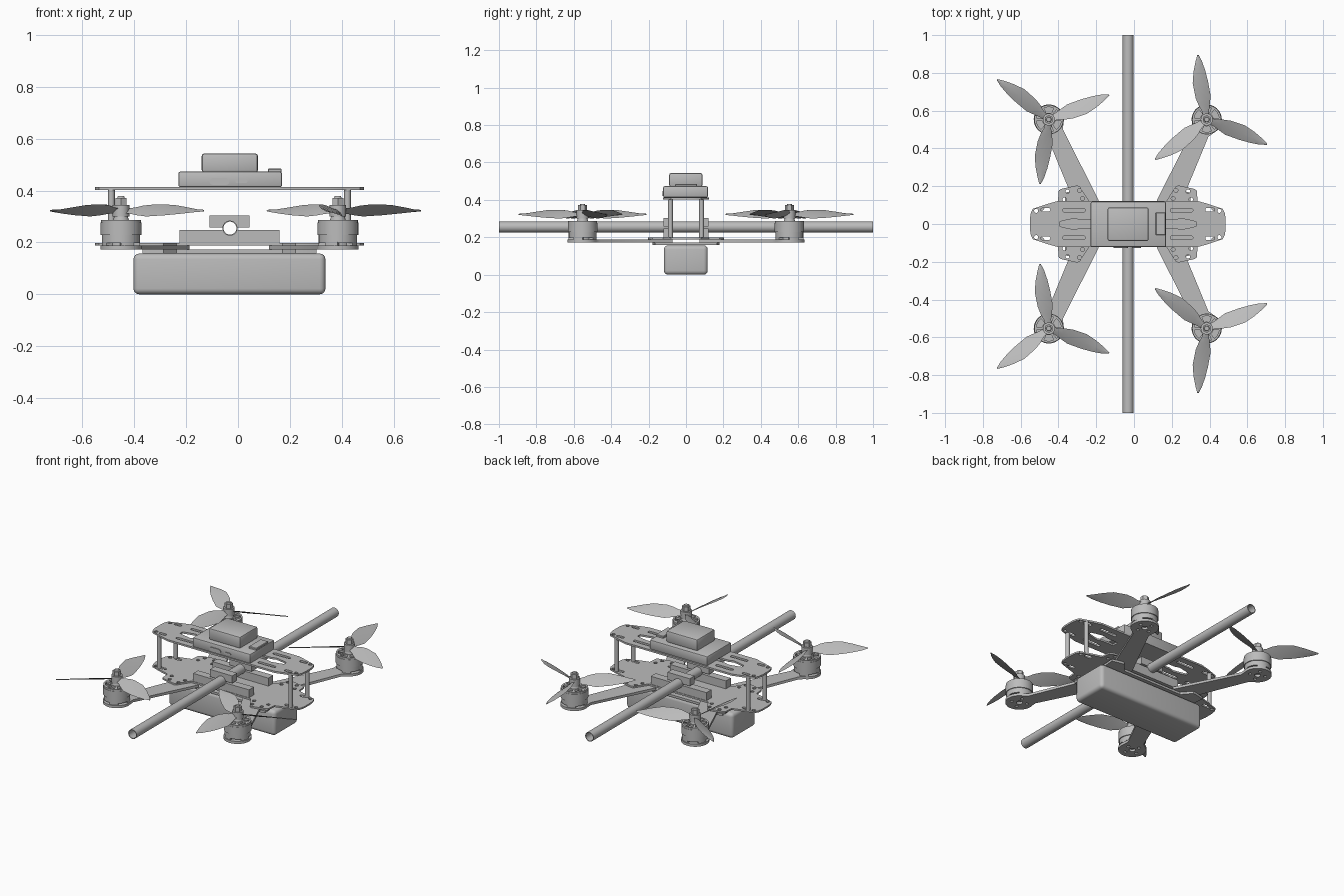
import bpy, bmesh
from math import sin, cos, tan, radians, pi, atan2
from mathutils import Matrix, Vector

if "Cube" in bpy.data.objects:
    bpy.data.objects.remove(bpy.data.objects["Cube"])

XC = -0.033  # the frame sits slightly off centre

grey = bpy.data.materials.new("plain_grey")
grey.use_nodes = True
grey.diffuse_color = (0.5, 0.5, 0.5, 1)
grey.node_tree.nodes["Principled BSDF"].inputs["Base Color"].default_value = (0.5, 0.5, 0.5, 1)


def finish(name, mesh, smooth=True):
    ob = bpy.data.objects.new(name, mesh)
    bpy.context.scene.collection.objects.link(ob)
    mesh.materials.clear()
    mesh.materials.append(grey)
    if smooth:
        bpy.ops.object.select_all(action='DESELECT')
        bpy.context.view_layer.objects.active = ob
        ob.select_set(True)
        bpy.ops.object.shade_smooth_by_angle(angle=radians(35))
    return ob


def arc(cx, cy, r, a0=0, a1=360, n=16):
    """Points on an arc; a full circle leaves out the repeated end point."""
    steps = n if a1 - a0 == 360 else n - 1
    return [(cx + r * cos(radians(a0 + (a1 - a0) * i / steps)),
             cy + r * sin(radians(a0 + (a1 - a0) * i / steps))) for i in range(n)]


def slot(x, y, length, r):
    h = length / 2 - r
    return arc(x + h, y, r, -90, 90, 8) + arc(x - h, y, r, 90, 270, 8)


def sheet(name, loops, low, high, along_y=False):
    """Extrude an outline (first loop) with holes (other loops)."""
    cu = bpy.data.curves.new(name, 'CURVE')
    cu.dimensions, cu.fill_mode, cu.extrude = '2D', 'BOTH', (high - low) / 2
    for loop in loops:
        sp = cu.splines.new('POLY')
        sp.points.add(len(loop) - 1)
        for p, (x, y) in zip(sp.points, loop):
            p.co = (x, y, 0, 1)
        sp.use_cyclic_u = True
    tmp = bpy.data.objects.new(name + "_outline", cu)
    bpy.context.scene.collection.objects.link(tmp)
    bpy.context.view_layer.update()
    dg = bpy.context.evaluated_depsgraph_get()
    mesh = bpy.data.meshes.new_from_object(tmp.evaluated_get(dg))
    bpy.data.objects.remove(tmp)
    mid = (low + high) / 2
    if along_y:
        mesh.transform(Matrix.Translation((0, mid, 0)) @ Matrix.Rotation(pi / 2, 4, 'X'))
    else:
        mesh.transform(Matrix.Translation((0, 0, mid)))
    bm = bmesh.new()
    bm.from_mesh(mesh)
    bmesh.ops.remove_doubles(bm, verts=bm.verts, dist=1e-5)
    bmesh.ops.recalc_face_normals(bm, faces=bm.faces)
    bm.to_mesh(mesh)
    return finish(name, mesh)


def box(name, x, y, z, bevel=0.0, segments=3):
    bm = bmesh.new()
    bmesh.ops.create_cube(bm, size=1)
    size = [b - a for a, b in (x, y, z)]
    bmesh.ops.scale(bm, vec=size, verts=bm.verts)
    bmesh.ops.translate(bm, vec=[(a + b) / 2 for a, b in (x, y, z)], verts=bm.verts)
    if bevel:
        bmesh.ops.bevel(bm, geom=bm.edges[:], offset=bevel, segments=segments, profile=0.5, affect='EDGES')
    mesh = bpy.data.meshes.new(name)
    bm.to_mesh(mesh)
    return finish(name, mesh)


def rod(name, x, y, z0, z1, r, top=None, sides=24):
    bm = bmesh.new()
    bmesh.ops.create_cone(bm, cap_ends=True, segments=sides, radius1=r,
                          radius2=r if top is None else top, depth=z1 - z0)
    bmesh.ops.translate(bm, vec=(x, y, (z0 + z1) / 2), verts=bm.verts)
    mesh = bpy.data.meshes.new(name)
    bm.to_mesh(mesh)
    return finish(name, mesh)


def four_way(quarter):
    """Complete an outline from its first quadrant."""
    half = quarter + [(-x, y) for x, y in reversed(quarter)]
    return [(XC + x, y) for x, y in half + [(-x, -y) for x, y in half]]


CORNERS = [(sx, sy) for sx in (1, -1) for sy in (1, -1)]


def mirrored(loops):
    return [[(XC + sx * x, sy * y) for x, y in loop] for loop in loops for sx, sy in CORNERS]


# Frame plates
nose = [(.518, .03), (.513, .06), (.503, .08), (.43, .105), (.37, .122)]
lobe = [(.365, .178), (.352, .186), (.27, .204), (.255, .2), (.205, .123)]
lobe_holes = [arc(x, y, .011, n=10) for x, y in ((.319, .173), (.255, .178), (.335, .13), (.24, .135))]
end_holes = [arc(.485, .085 - .015, .011, n=10), slot(.435, .075, .05, .01)]
keyholes = []
for s in (1, -1):
    keyholes.append([(XC + s * x, y) for x, y in
                     [(.17, -.02), (.25, -.02), (.28, -.03), (.33, -.02), (.36, -.012), (.36, .012),
                      (.33, .02), (.28, .03), (.25, .02), (.17, .02)]])
sheet("top_plate", [four_way(nose)] + mirrored(end_holes + [slot(.285, .073, .12, .01)]) + keyholes, .402, .413)
sheet("middle_plate", [four_way(nose + lobe)] + mirrored(lobe_holes + end_holes), .188, .198)
sheet("lower_plate", [four_way([(.33, .1), (.335, .165), (.27, .18), (.255, .18), (.205, .123)])], .158, .172)

# Standoffs between the plates
for sx, sy in CORNERS:
    rod("standoff", XC + sx * .455, sy * .083, .195, .405, .013, sides=12)

# Battery under the frame
box("battery", (XC - .37, XC + .37), (-.118, .116), (0, .157), .022, 4)

# Long tube and its clamps
TZ = .255
sheet("cross_tube", [arc(XC + .002, TZ, .029, n=32), arc(XC + .002, TZ, .025, n=32)], -1, 1, True)
groove = arc(XC + .002, TZ, .029, 195, 345, 14)
ridge = arc(XC + .002, TZ, .029, 5, 175, 14)
for y0, y1 in ((-.12, -.072), (.072, .12)):
    sheet("clamp_base", [[(XC - .193, .248), (XC - .193, .197), (XC + .193, .197), (XC + .193, .248)]
                         + groove[::-1]], y0, y1, True)
    sheet("clamp_cap", [[(XC + .077, .258), (XC + .077, .304), (XC - .077, .304), (XC - .077, .258)]
                        + ridge[::-1]], y0, y1, True)

# Camera housing on the top plate
box("camera_base", (-.23, .17), (-.122, .118), (.413, .473), .008, 2)
box("camera_top", (-.14, .077), (-.09, .088), (.47, .543), .01, 2)
box("camera_button", (.115, .168), (-.058, .06), (.47, .485), .003, 1)
sheet("wide_port", [slot(-.071, .435, .077, .013)], -.126, -.12, True)
sheet("small_port", [slot(.013, .436, .047, .007)], -.126, -.12, True)

# Arms, each a single outline rounded around its motor
MX, MY = .418, .553
axis = Vector((.171, .373)).normalized()
side = Vector((-axis.y, axis.x))
heading = atan2(axis.y, axis.x) * 180 / pi
motor = Vector((MX, MY))


def arm_point(back, across):
    return tuple(motor - axis * back + side * across)


arm = arc(MX, MY, .08, heading - 130, heading + 130, 24)
arm += [arm_point(.08, .046), arm_point(.5, .062), arm_point(.5, -.062), arm_point(.08, -.046)]
arm_holes = [arc(MX, MY, .018, n=12)]
arm_holes += [arc(*(motor + Vector((cos(a), sin(a))) * .045), .01, n=8)
              for a in (radians(heading + 45 + 90 * i) for i in range(4))]


def propeller(x, y, hand, start):
    """Three twisted lens-section blades."""
    bm = bmesh.new()
    stations = [(.02, .016, -.016, 30), (.05, .02, -.02, 32), (.08, .032, -.028, 32), (.12, .042, -.038, 30),
                (.2, .047, -.035, 26), (.26, .034, -.028, 22), (.31, .017, -.018, 18), (.345, .002, -.005, 14)]
    for k in range(3):
        turn = Matrix.Rotation(radians(start + 120 * k), 3, 'Z')
        rings = []
        for u, hi, lo, pitch in stations:
            t, mid = tan(radians(pitch)), (hi + lo) / 2
            ring = []
            for v, lift in ((hi, 0), (mid, .004), (lo, 0), (mid, -.002)):
                p = turn @ Vector((u, v, v * t + lift))
                ring.append(bm.verts.new((x + p.x, y + hand * p.y, .322 + p.z)))
            rings.append(ring)
        for a, b in zip(rings, rings[1:]):
            for i in range(4):
                j = (i + 1) % 4
                bm.faces.new((a[i], a[j], b[j], b[i]))
        bm.faces.new(rings[0])
        bm.faces.new(rings[-1])
    bmesh.ops.recalc_face_normals(bm, faces=bm.faces)
    mesh = bpy.data.meshes.new("propeller_blades")
    bm.to_mesh(mesh)
    finish("propeller_blades", mesh)


for sx, sy in CORNERS:
    x, y = XC + sx * MX, sy * MY
    sheet("arm", [[(XC + sx * px, sy * py) for px, py in loop] for loop in [arm] + arm_holes], .172, .188)
    # Motor: footed base, stator, bell and vented cap
    foot = []
    for k in range(4):
        a = heading + 45 + 90 * k
        foot += arc(0, 0, .074, a - 20, a + 20, 5) + arc(0, 0, .048, a + 26, a + 64, 5)
    sheet("motor_foot", [[(x + sx * px, y + sy * py) for px, py in foot]], .186, .202)
    rod("motor_stator", x, y, .198, .25, .074, sides=32)
    sheet("motor_bell", [arc(x, y, .079, n=32), arc(x, y, .07, n=32)], .228, .276)
    vents = [arc(x, y, .066, a + 8, a + 52, 6) + arc(x, y, .036, a + 8, a + 52, 6)[::-1]
             for a in range(0, 360, 60)]
    sheet("motor_cap", [arc(x, y, .077, n=32)] + vents, .274, .287)
    rod("motor_collar", x, y, .28, .302, .032, .026)
    rod("propeller_hub", x, y, .3, .345, .032)
    rod("propeller_nut", x, y, .344, .372, .024, sides=6)
    rod("shaft_tip", x, y, .37, .379, .015, .012, sides=16)
    propeller(x, y, sx * sy, 98)
